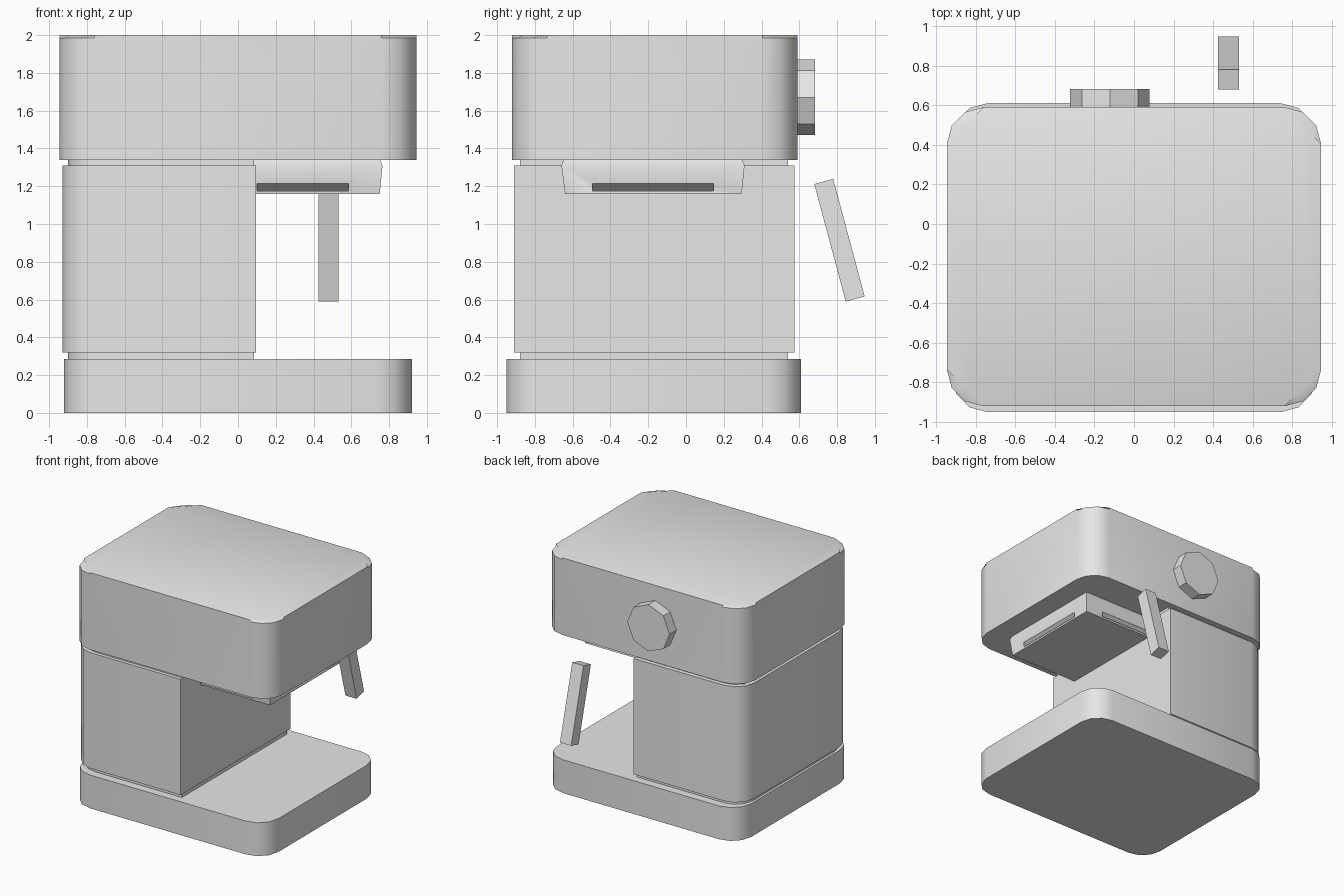
import bpy
import bmesh
import math
from mathutils import Vector, Matrix

old = bpy.data.objects.get("Cube")
if old:
    bpy.data.objects.remove(old, do_unlink=True)

grey = bpy.data.materials.new("light grey")
grey.use_nodes = True
grey.diffuse_color = (0.8, 0.8, 0.8, 1)
grey.node_tree.nodes["Principled BSDF"].inputs["Base Color"].default_value = (0.8, 0.8, 0.8, 1)


def add_loft(bm, rings):
    """Skin a stack of equal-length rings and cap both ends."""
    loops = [[bm.verts.new(p) for p in ring] for ring in rings]
    for a, b in zip(loops, loops[1:]):
        for i in range(len(a)):
            j = (i + 1) % len(a)
            bm.faces.new((a[i], a[j], b[j], b[i]))
    bm.faces.new(loops[0][::-1])
    bm.faces.new(loops[-1])


def make(name, *lofts):
    """Make one object from one or more lofted solids."""
    bm = bmesh.new()
    for rings in lofts:
        add_loft(bm, rings)
    bmesh.ops.recalc_face_normals(bm, faces=bm.faces)
    mesh = bpy.data.meshes.new(name)
    bm.to_mesh(mesh)
    bm.free()
    mesh.materials.append(grey)
    obj = bpy.data.objects.new(name, mesh)
    bpy.context.collection.objects.link(obj)
    bpy.ops.object.select_all(action='DESELECT')
    obj.select_set(True)
    bpy.context.view_layer.objects.active = obj
    bpy.ops.object.shade_smooth_by_angle(angle=math.radians(35))
    return obj


def outline(x0, x1, y0, y1, z, r, round_right=True, straight=False):
    """Rectangle with rounded corners, or with corners cut straight."""
    corners = [(x1, y1, -1, -1, 0), (x0, y1, 1, -1, 90),
               (x0, y0, 1, 1, 180), (x1, y0, -1, 1, 270)]
    pts = []
    for x, y, sx, sy, start in corners:
        if r == 0 or (x == x1 and not round_right):
            pts.append(Vector((x, y, z)))
            continue
        centre = Vector((x + sx * r, y + sy * r, z))
        arc = []
        for k in range(4):
            a = math.radians(start + 30 * k)
            arc.append(centre + Vector((math.cos(a), math.sin(a), 0)) * r)
        if straight:
            arc = [arc[0].lerp(arc[3], k / 3) for k in range(4)]
        pts += arc
    return pts


# Base tray
base = (-0.92, 0.92, -0.95, 0.61)
make("base", [outline(*base, z, 0.18) for z in (0, 0.285)])

# Column with rounded outer corners, and the recessed joints at its ends
make("column", [outline(-0.93, 0.095, -0.91, 0.575, z, 0.17, False) for z in (0.32, 1.31)])
for name, low, high in (("lower_joint", 0.28, 0.325), ("upper_joint", 1.305, 1.345)):
    make(name, [outline(-0.9, 0.085, -0.88, 0.54, z, 0.16, False) for z in (low, high)])

# Head: rounded walls under a lid with straight-cut corners
head = (-0.945, 0.945, -0.92, 0.59)
make("head", [outline(*head, 1.34, 0.185), outline(*head, 1.985, 0.185),
              outline(*head, 2.0, 0.185, straight=True)])

# Tapered brew block under the head
block = make("brew_block", [outline(0.07, 0.75, -0.64, 0.295, 1.16, 0),
                            outline(0.05, 0.765, -0.66, 0.31, 1.31, 0),
                            outline(0.05, 0.75, -0.645, 0.295, 1.345, 0)])

# Slanted slots in three sides of the block
section = [(0.05, 1.175), (0.05, 1.215), (0.0, 1.215), (-0.05, 1.175)]


def slot_y(face, sign):
    return [[(x, face + sign * d, z) for d, z in section] for x in (0.1, 0.585)]


side_slot = [[(0.755, 0, 0) and (0.755 + d, y, z) for d, z in section] for y in (-0.495, 0.145)]
cutter = make("slot_cutter", side_slot, slot_y(-0.645, -1), slot_y(0.3, 1))
cutter.hide_render = True
cutter.hide_viewport = True
cut = block.modifiers.new("slots", 'BOOLEAN')
cut.operation = 'DIFFERENCE'
cut.object = cutter

# Tilted handle bar behind the block
tilt = Matrix.Translation((0.478, 0.8125, 0.914)) @ Matrix.Rotation(math.radians(15), 4, 'X')
make("handle", [[tilt @ p for p in outline(-0.053, 0.053, -0.052, 0.052, z, 0)]
                for z in (-0.322, 0.322)])

# Eight-sided knob on the back of the head
make("knob", [[(-0.122 + 0.2 * math.cos(k * math.pi / 4), y, 1.67 + 0.2 * math.sin(k * math.pi / 4))
               for k in range(8)] for y in (0.57, 0.682)])
